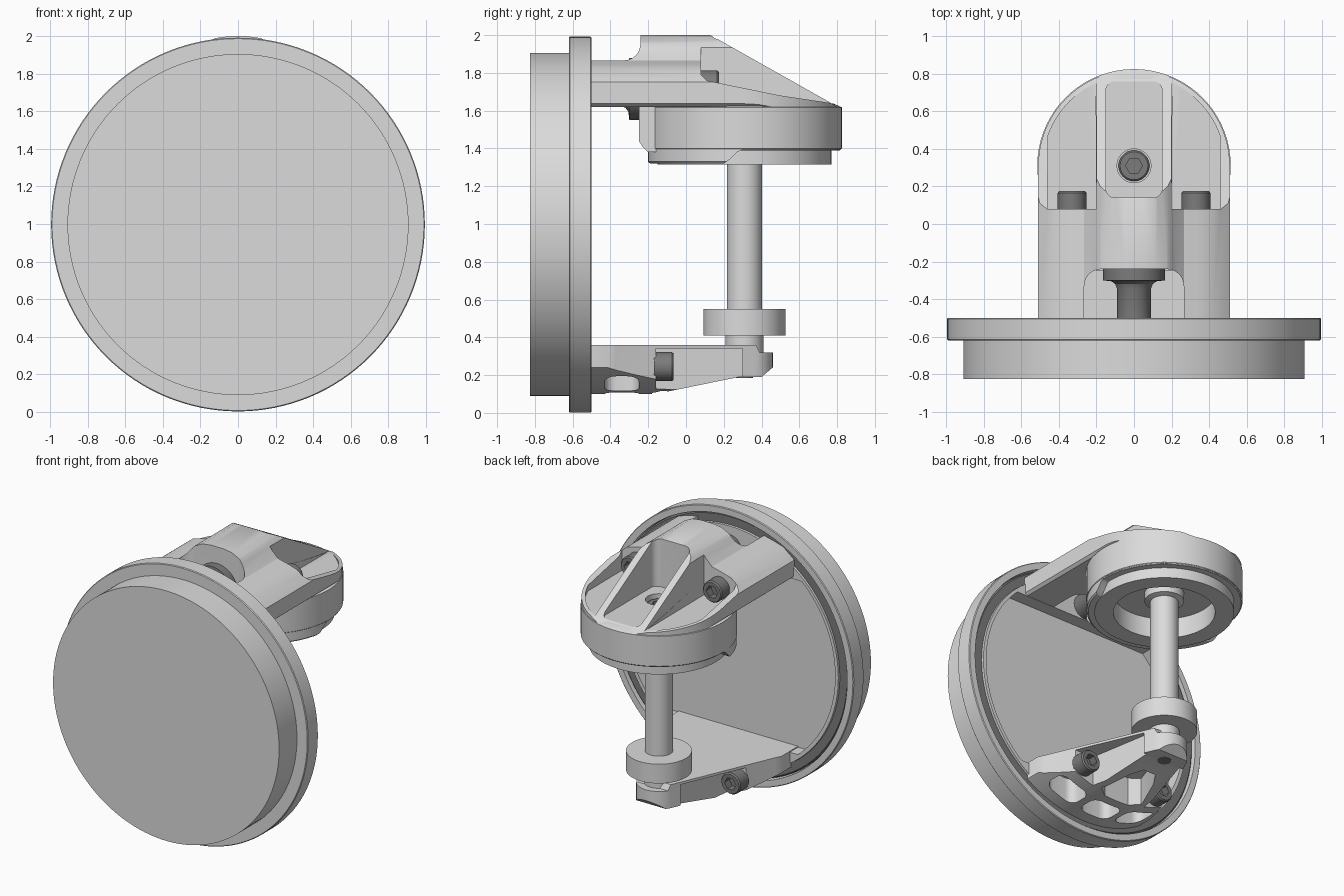
import bpy, bmesh, math

cube = bpy.data.objects.get("Cube")
if cube:
    bpy.data.objects.remove(cube, do_unlink=True)


def material(name, rgb, rough=0.5):
    m = bpy.data.materials.new(name)
    m.use_nodes = True
    m.diffuse_color = (*rgb, 1)
    bsdf = m.node_tree.nodes["Principled BSDF"]
    bsdf.inputs["Base Color"].default_value = (*rgb, 1)
    bsdf.inputs["Roughness"].default_value = rough
    return m


METAL = material("light grey metal", (0.71, 0.71, 0.71))
DARK = material("dark grey bolts", (0.2, 0.2, 0.2))


def place(axis, u, v, t):
    return {"X": (t, u, v), "Y": (u, t, v), "Z": (u, v, t)}[axis]


def finish(name, bm, mat):
    bmesh.ops.recalc_face_normals(bm, faces=bm.faces[:])
    me = bpy.data.meshes.new(name)
    bm.to_mesh(me)
    bm.free()
    me.materials.append(mat)
    ob = bpy.data.objects.new(name, me)
    bpy.context.collection.objects.link(ob)
    return ob


def prism(name, pts, axis, lo, hi, mat=METAL):
    """Extrude a closed outline along an axis."""
    bm = bmesh.new()
    a = [bm.verts.new(place(axis, u, v, lo)) for u, v in pts]
    b = [bm.verts.new(place(axis, u, v, hi)) for u, v in pts]
    n = len(pts)
    bm.faces.new(a)
    bm.faces.new(b[::-1])
    for i in range(n):
        j = (i + 1) % n
        bm.faces.new((a[i], a[j], b[j], b[i]))
    return finish(name, bm, mat)


def lathe(name, profile, axis, center=(0, 0), mat=METAL, segs=72):
    """Turn (radius, position) pairs about an axis and cap both ends."""
    bm = bmesh.new()
    rings = []
    for r, t in profile:
        ang = [2 * math.pi * i / segs for i in range(segs)]
        rings.append([bm.verts.new(place(axis, center[0] + r * math.cos(a),
                                         center[1] + r * math.sin(a), t)) for a in ang])
    for a, b in zip(rings, rings[1:]):
        for i in range(segs):
            j = (i + 1) % segs
            bm.faces.new((a[i], a[j], b[j], b[i]))
    bm.faces.new(rings[0][::-1])
    bm.faces.new(rings[-1])
    return finish(name, bm, mat)


def boolean(ob, tool, op="DIFFERENCE"):
    mod = ob.modifiers.new("cut", "BOOLEAN")
    mod.operation, mod.object, mod.solver = op, tool, "EXACT"
    bpy.context.view_layer.objects.active = ob
    bpy.ops.object.modifier_apply(modifier=mod.name)
    bpy.data.objects.remove(tool, do_unlink=True)


def arc(cx, cy, r, a0, a1, n):
    return [(cx + r * math.cos(math.radians(a0 + (a1 - a0) * i / n)),
             cy + r * math.sin(math.radians(a0 + (a1 - a0) * i / n))) for i in range(n + 1)]


def rounded(x0, x1, y0, y1, r):
    return (arc(x1 - r, y1 - r, r, 0, 90, 6) + arc(x0 + r, y1 - r, r, 90, 180, 6)
            + arc(x0 + r, y0 + r, r, 180, 270, 6) + arc(x1 - r, y0 + r, r, 270, 360, 6))


def mirrored(pts, s):
    return [(s * u, v) for u, v in pts]


PIN = (0, 0.31)
HUB = (0, 0.997)

# Round face plate with stepped rim, a groove behind and a flat-ended recess between the arms
plate = lathe("face_plate", [(0.908, -0.825), (0.908, -0.62), (0.99, -0.62), (0.995, -0.615),
                             (0.995, -0.505), (0.99, -0.5), (0.945, -0.5), (0.94, -0.57),
                             (0.875, -0.57), (0.87, -0.505)], "Y", HUB, segs=128)
boolean(plate, prism("recess", arc(0, 1, 0.845, -50, 47, 40) + arc(0, 1, 0.845, 133, 230, 40),
                     "Y", -0.6, -0.3))

# Dark seal lying in the groove
seal = lathe("seal_ring", [(0.94, -0.575), (0.94, -0.53), (0.93, -0.52)], "Y", HUB, DARK, 128)
boolean(seal, lathe("seal_hole", [(0.872, -0.7), (0.872, -0.3)], "Y", HUB, DARK, 128))

# Upper arm: plan outline met with a shouldered cross-section and a sloping back
upper = prism("upper_arm", [(-0.51, -0.515), (0.51, -0.515)] + arc(*PIN, 0.51, 0, 180, 40),
              "Z", 1.5, 2.1)
half = [(0.49, 1.62), (0.52, 1.645), (0.52, 1.745), (0.495, 1.765), (0.42, 1.825), (0.34, 1.848),
        (0.265, 1.866), (0.225, 1.905), (0.18, 1.96), (0.12, 1.99), (0.05, 2.0)]
boolean(upper, prism("section", half + mirrored(half, -1)[::-1], "Y", -1, 1), "INTERSECT")
boolean(upper, prism("slope", [(-1, 1.5), (-1, 2.1), (0.13, 2.1), (0.13, 2), (0.76, 1.645),
                               (0.83, 1.6), (0.83, 1.5)], "X", -1, 1), "INTERSECT")
# Notch for the mounting bolt, then the three back pockets
boolean(upper, prism("notch", rounded(-0.265, 0.265, -0.7, -0.24, 0.09), "Z", 1.4, 2.2))
boolean(upper, prism("mid_pocket", rounded(-0.15, 0.15, 0.14, 0.76, 0.05), "Z", 1.645, 2.2))
boolean(upper, lathe("pin_bore", [(0.09, 1.5), (0.09, 1.8)], "Z", PIN))
for s in (1, -1):
    pocket = [(0.2, 0.08), (0.46, 0.08)] + arc(*PIN, 0.485, 19, 65, 14)
    boolean(upper, prism("pocket", mirrored(pocket, s), "Z", 1.645, 2.2))
    wall = [(0.08, 2.2), (0.08, 1.79), (0.11, 1.76), (0.18, 1.745), (0.5, 1.68), (0.77, 1.64),
            (0.77, 2.2)]
    boolean(upper, prism("wall_slope", wall, "X", *sorted((0.201 * s, 0.7 * s))))

# Housing under the arm, with bore and front skirt
housing = lathe("housing", [(0.47, 1.638), (0.515, 1.618), (0.515, 1.4), (0.505, 1.39),
                            (0.46, 1.39), (0.46, 1.315), (0.335, 1.315), (0.335, 1.46)], "Z", PIN)
boolean(housing, lathe("head_seat", [(0.09, 1.58), (0.09, 1.8)], "Z", PIN))
skirt = lathe("housing_skirt", [(0.511, 1.42), (0.511, 1.33), (0.5, 1.32)], "Z", PIN)
boolean(skirt, lathe("bore", [(0.44, 1.2), (0.44, 1.5)], "Z", PIN))
boolean(skirt, prism("skirt_end", [(0.2, 1.2), (0.2, 1.32), (0.23, 1.34), (0.27, 1.38),
                                   (0.3, 1.395), (0.9, 1.395), (0.9, 1.2)], "X", -1, 1))
prism("bolt_boss", [(-0.25, 1.44), (-0.25, 1.7), (-0.05, 1.7), (-0.05, 1.38), (-0.2, 1.38),
                    (-0.23, 1.41)], "X", -0.2, 0.2)

# Mounting bolt between arm and plate
lathe("mounting_bolt", [(0.165, -0.235), (0.165, -0.3), (0.12, -0.305), (0.1, -0.32),
                        (0.09, -0.345), (0.09, -0.515)], "Y", (0, 1.715), DARK)

# Pin with collars, and its socket head sunk in the middle pocket
lathe("pin", [(0.1, 0.3), (0.1, 0.41), (0.217, 0.41), (0.217, 0.55), (0.093, 0.55),
              (0.093, 1.39), (0.13, 1.4), (0.13, 1.55)], "Z", PIN)
head = lathe("pin_head", [(0.082, 1.57), (0.082, 1.61), (0.074, 1.617)], "Z", PIN, DARK, 48)
boolean(head, lathe("socket", [(0.045, 1.59), (0.045, 1.8)], "Z", PIN, DARK, 6))

# Lower arm: tapered plan, side profile and curved underside
lower = prism("lower_arm", [(-0.48, -0.61), (0.48, -0.61), (0.48, -0.41), (0.46, -0.37)]
              + arc(0, 0.31, 0.15, 20, 160, 16) + [(-0.46, -0.37), (-0.48, -0.41)], "Z", 0, 0.6)
boolean(lower, prism("side", [(-0.7, 0.05), (-0.16, 0.1), (0.28, 0.19), (0.4, 0.19), (0.47, 0.25),
                              (0.47, 0.32), (0.39, 0.32), (0.37, 0.36), (-0.7, 0.36)],
                     "X", -1, 1), "INTERSECT")
boolean(lower, lathe("round", [(0.9, -1), (0.9, 1)], "Y", (0, 1), segs=128), "INTERSECT")
for s in (1, -1):
    recess = [(0.22, -0.16), (0.7, -0.16), (0.7, 0.3), (0.14, 0.3)]
    boolean(lower, prism("recess", mirrored(recess, s), "Z", 0, 0.342))
    slot = rounded(0.17, 0.4, -0.43, -0.25, 0.06)
    boolean(lower, prism("slot", mirrored(slot, s), "Z", 0, 0.3))
boolean(lower, prism("mid_slot", rounded(-0.12, 0.12, -0.43, -0.25, 0.06), "Z", 0, 0.3))
boolean(lower, prism("lens", [(-0.17, -0.13), (-0.1, -0.18), (0.1, -0.18), (0.17, -0.13),
                              (0.1, 0.08), (0.05, 0.16), (-0.05, 0.16), (-0.1, 0.08)],
                     "Z", 0, 0.31))
lathe("pin_foot", [(0.045, 0.2), (0.045, 0.186)], "Z", PIN, DARK, 32)

# Socket-head bolts on both arms
for level, z, y, x in (("upper", 1.735, 0.07, 0.33), ("lower", 0.245, -0.17, 0.31)):
    for side, s in (("left", 1), ("right", -1)):
        bolt = lathe(f"{level}_bolt_{side}", [(0.077, y), (0.077, y + 0.095), (0.069, y + 0.105)],
                     "Y", (s * x, z), DARK, 40)
        boolean(bolt, lathe("socket", [(0.046, y + 0.05), (0.046, y + 0.2)], "Y",
                            (s * x, z), DARK, 6))

# Smooth curved faces, keep edges sharp
bpy.ops.object.select_all(action="DESELECT")
for ob in bpy.context.collection.objects:
    if ob.type == "MESH":
        ob.select_set(True)
        bpy.context.view_layer.objects.active = ob
bpy.ops.object.shade_smooth_by_angle(angle=math.radians(30))
